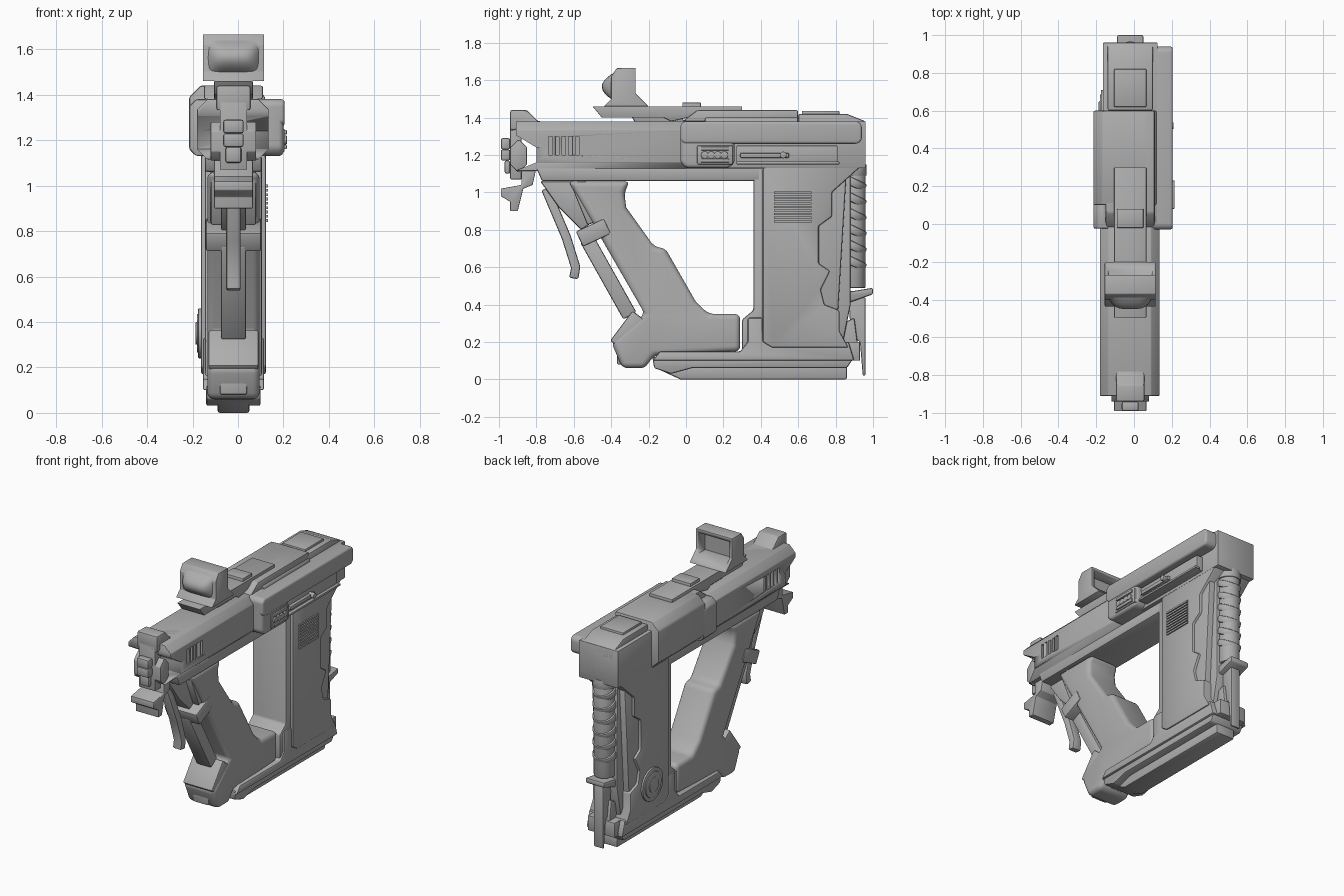
import bpy, bmesh, math
from mathutils import Matrix, Vector

cube = bpy.data.objects.get("Cube")
if cube:
    bpy.data.objects.remove(cube, do_unlink=True)

grey = bpy.data.materials.new("plain grey")
grey.use_nodes = True
colour = (.42, .42, .42, 1)
grey.diffuse_color = colour
grey.node_tree.nodes["Principled BSDF"].inputs["Base Color"].default_value = colour

# Shared levels and edge radii
MIDDLE = -.02
ROOF, DECK, BELLY, BAR, RAIL = 1.44, 1.38, 1.13, 1.06, 1.46
NOSE, TAIL, POST = -.94, .96, .36
SHARP, FINE, SOFT, ROUND = 0, .004, .01, .03


def finish(name, bm, bevel=SHARP):
    bmesh.ops.recalc_face_normals(bm, faces=bm.faces[:])
    mesh = bpy.data.meshes.new(name)
    bm.to_mesh(mesh)
    bm.free()
    mesh.materials.append(grey)
    obj = bpy.data.objects.new(name, mesh)
    bpy.context.collection.objects.link(obj)
    bpy.ops.object.select_all(action='DESELECT')
    obj.select_set(True)
    bpy.context.view_layer.objects.active = obj
    if bevel:
        modifier = obj.modifiers.new("soft edges", 'BEVEL')
        modifier.width = bevel
        modifier.segments = 4 if bevel >= ROUND else 2
        modifier.limit_method = 'ANGLE'
        bpy.ops.object.modifier_apply(modifier=modifier.name)
    bpy.ops.object.shade_smooth_by_angle(angle=math.radians(35))
    return obj


def across(depth, profile_y, profile_z):
    return depth, profile_y, profile_z


def along(depth, profile_x, profile_z):
    return profile_x, depth, profile_z


def prism(name, points, low, high, bevel=SOFT, place=across):
    """Extrude a side profile across the body, or a front profile along it."""
    bm = bmesh.new()
    face = bm.faces.new([bm.verts.new(place(low, *point)) for point in points])
    extruded = bmesh.ops.extrude_face_region(bm, geom=[face])["geom"]
    verts = [item for item in extruded if isinstance(item, bmesh.types.BMVert)]
    bmesh.ops.translate(bm, vec=Vector(place(high - low, 0, 0)), verts=verts)
    return finish(name, bm, bevel)


def slab(name, points, half, bevel=SOFT):
    return prism(name, points, MIDDLE - half, MIDDLE + half, bevel)


def octagon(left, right, low, high, trim):
    """Rectangle with its four corners cut off."""
    return [(left + trim, low), (right - trim, low), (right, low + trim), (right, high - trim),
            (right - trim, high), (left + trim, high), (left, high - trim), (left, low + trim)]


def box(name, x, y, z, bevel=FINE):
    (front, back), (low, high) = y, z
    return prism(name, [(front, low), (back, low), (back, high), (front, high)], *x, bevel)


def centred(half):
    return MIDDLE - half, MIDDLE + half


def strut(name, path, width, half, bevel=SOFT):
    """Bar of constant width following a side path from top to bottom."""
    path = [Vector(point) for point in path]
    front, back = [], []
    for i, point in enumerate(path):
        heading = (path[min(i + 1, len(path) - 1)] - path[max(i - 1, 0)]).normalized()
        offset = Vector((-heading.y, heading.x)) * width / 2
        front.append(point - offset)
        back.append(point + offset)
    return slab(name, front + back[::-1], half, bevel)


def disc(name, radius, depth, centre, sideways=False, tilt=0, bevel=FINE):
    bm = bmesh.new()
    turn = Matrix.Rotation(math.pi / 2, 4, 'Y') if sideways else Matrix.Rotation(tilt, 4, 'X')
    bmesh.ops.create_cone(bm, cap_ends=True, segments=32, radius1=radius, radius2=radius,
                          depth=depth, matrix=Matrix.Translation(centre) @ turn)
    return finish(name, bm, bevel)


def cut(target, cutter):
    modifier = target.modifiers.new("cut", 'BOOLEAN')
    modifier.operation, modifier.object, modifier.solver = 'DIFFERENCE', cutter, 'EXACT'
    bpy.context.view_layer.objects.active = target
    bpy.ops.object.modifier_apply(modifier=modifier.name)
    bpy.data.objects.remove(cutter, do_unlink=True)


# Front housing with a notched nose and side slots
housing = prism("front_housing", octagon(-.18, .135, 1.115, DECK, .045), -.91, 0, FINE, along)
cut(housing, slab("nose_notch", [(-1, 1.36), (-.8, 1.24), (-.8, 1.16), (-1, 1.08)], half=.3, bevel=SHARP))
for i in range(5):
    start = -.735 + i * .036
    for side in (-.18, .135):
        cut(housing, box("slot", (side - .015, side + .015), (start, start + .02), (1.2, 1.3), SHARP))

# Muzzle
slab("muzzle_core", octagon(NOSE, -.85, 1.11, 1.28, trim=.04), half=.1)
box("muzzle_plate", centred(.06), (NOSE, -.88), (1.07, 1.37))
for middle in (1.2, 1.26):
    box("muzzle_lug", centred(.045), (-.99, NOSE), (middle - .03, middle + .03), SOFT)
box("muzzle_foot", centred(.035), (-.97, NOSE), (1.1, 1.17), SOFT)
slab("front_sight_block", [(NOSE, ROOF), (-.85, ROOF), (-.79, DECK), (-.67, DECK), (NOSE, 1.33)], half=.075)
slab("nose_chin", [(-.99, 1.02), (-.88, 1.04), (-.88, BELLY), (-.8, BELLY), (-.82, 1.04), (-.87, 1.02),
                   (-.9, .9), (NOSE, .9), (NOSE, .95), (-.99, .98)], half=.085, bevel=FINE)

# Rear receiver, its left shell, right bulge and roof
box("receiver_core", (-.165, .125), (0, TAIL), (BELLY, DECK))
prism("left_shell", octagon(-.215, .12, BELLY, ROOF, trim=.05), .1, .6, SOFT, along)
prism("left_shell_front", octagon(-.215, .1, BELLY, DECK, trim=.03), -.025, .12, SOFT, along)
prism("right_bulge", octagon(-.03, TAIL - .02, 1.26, DECK, trim=.02), .08, .205, ROUND)
prism("right_bulge_front", octagon(-.03, .26, BELLY, DECK, trim=.03), .08, .2, ROUND)
slab("receiver_roof", [(-.02, DECK), (.06, ROOF), (.6, ROOF), (.6, DECK)], half=.13)
slab("rear_roof", [(.6, 1.42), (.86, 1.42), (TAIL, DECK), (TAIL, 1.3), (.6, 1.3)], half=.12)
box("rear_roof_panel", centred(.085), (.62, .82), (DECK, 1.435))

# Right side controls
box("selector_panel", (.1, .205), (.06, .25), (1.15, 1.25))
for height in (1.17, 1.235):
    box("selector_bar", (.18, .215), (.08, .23), (height - .01, height + .01))
for i in range(4):
    disc("selector_stud", .02, .05, (.19, .1 + i * .035, 1.2), sideways=True)
box("side_rail", (.1, .17), (.27, .81), (1.15, 1.25))
box("side_rail_lip", (.15, .19), (.27, .82), (1.15, 1.165))
box("slide_bar", (.15, .19), (.29, .55), (1.185, 1.21))
disc("slide_knob", .018, .05, (.185, .52, 1.2), sideways=True)

# Top rail and optic
slab("top_rail", [(-.5, RAIL), (.3, RAIL), (.3, 1.43), (.1, 1.42), (-.08, DECK), (-.12, 1.4), (-.45, 1.4)],
     half=.085, bevel=FINE)
box("rail_button", centred(.07), (-.02, .08), (ROOF, 1.48))
slab("rail_foot", [(-.3, 1.42), (-.05, ROOF), (0, 1.37), (-.27, 1.37)], half=.06)
optic = slab("optic_body", [(-.44, RAIL), (-.2, RAIL), (-.27, 1.53), (-.27, 1.665), (-.37, 1.665),
                            (-.4, 1.62), (-.4, 1.5)], half=.135, bevel=FINE)
cut(optic, box("optic_recess", centred(.115), (-.34, 0), (1.5, 1.64), SHARP))
lens = bmesh.new()
bmesh.ops.create_grid(lens, x_segments=12, y_segments=12, size=1)
for vert in lens.verts:
    u, w = vert.co.x, vert.co.y
    bulge = (1 - u ** 4) * (1 - w ** 2)
    vert.co = (MIDDLE + u * .12, -.385 - bulge * .065, 1.565 + w * .075)
finish("optic_lens", lens)

# Under bar, front grip and trigger
slab("under_bar", [(-.8, BELLY), (-.77, BAR), (.4, BAR), (.4, BELLY)], half=.125)
slab("grip", [(-.63, BAR), (-.3, BAR), (-.33, 1), (-.32, .92), (-.17, .71), (-.11, .7), (.05, .42),
              (.12, .35), (.29, .35), (.29, .15), (-.17, .13), (-.22, .06), (-.34, .06), (-.4, .2),
              (-.22, .35), (-.48, .8)], half=.115, bevel=ROUND)
strut("grip_collar", [(-.42, .82), (-.57, .75)], width=.09, half=.122, bevel=SOFT)
strut("grip_front_strip", [(-.53, .75), (-.3, .34)], width=.08, half=.055)
strut("grip_toe", [(-.25, .34), (-.37, .18)], width=.09, half=.11)
box("grip_toe_nose", centred(.06), (-.37, -.2), (.08, .2), SOFT)
slab("trigger_mount", [(-.78, BAR), (-.58, BAR), (-.47, .86), (-.56, .8), (-.68, .92)], half=.055)
strut("grip_shoulder", [(-.58, BAR), (-.49, .84)], width=.08, half=.1)
strut("trigger", [(-.75, 1.02), (-.64, .76), (-.59, .6), (-.6, .54)], width=.05, half=.032)
disc("trigger_pin", .015, .08, (MIDDLE, -.685, .97), sideways=True)

# Rear frame with a raised side panel
slab("frame_post", [(POST, BELLY), (POST, .37), (.3, .32), (.3, .15), (.8, .15), (.86, BELLY)], half=.125)
slab("frame_panel", [(.41, BELLY), (TAIL, DECK), (TAIL, 1.16), (.78, 1), (.78, .87), (.71, .82), (.71, .62),
                     (.77, .58), (.72, .48), (.74, .4), (.82, .37), (.82, .26), (.87, .17), (.46, .17), (.41, .2)],
     half=.143)
for i in range(9):
    height = .84 + i * .019
    box("vent_slat", (.11, .132), (.47, .67), (height, height + .012), SHARP)
for step, radius in enumerate((.11, .085, .05)):
    disc("side_dial", radius, .04, (-.155 - step * .006, .6, .35), sideways=True)

# Base
slab("lower_frame", [(-.18, .1), (-.14, .15), (.29, .15), (.33, .2), (.33, .33), (.41, .33), (.41, .2),
                     (.87, .2), (.9, .1)], half=.135)
slab("base_plate", [(-.18, .12), (-.17, .06), (-.08, .03), (.03, .06), (.86, .06), (.9, .12)], half=.12)
slab("base_rail", [(-.16, .06), (-.03, 0), (.86, 0), (.86, .08), (-.16, .08)], half=.07)
box("base_heel", centred(.1), (.8, .93), (.1, .2))

# Rear ribbed handle and its latch
slab("handle_spine", [(.7, 1.05), (.88, 1.12), (.88, .4), (.84, .2), (.7, .2)], half=.085)
disc("handle_core", .066, .66, (MIDDLE, .895, .82))
disc("handle_cap", .076, .06, (MIDDLE, .89, 1.12))
for i in range(6):
    disc("handle_rib", .077, .045, (MIDDLE, .89, .63 + i * .085), tilt=-math.pi / 7, bevel=SOFT)
slab("handle_collar", [(.8, .53), (.88, .47), (1, .49), (1, .455), (.84, .4), (.78, .45)], half=.07)
slab("latch", [(.87, .43), (TAIL, .44), (TAIL, .02), (.945, .02), (.93, .2), (.88, .24)], half=.035)
slab("latch_guard", [(.84, .3), (.9, .33), (.93, .1), (.88, .1), (.84, .2)], half=.055)
